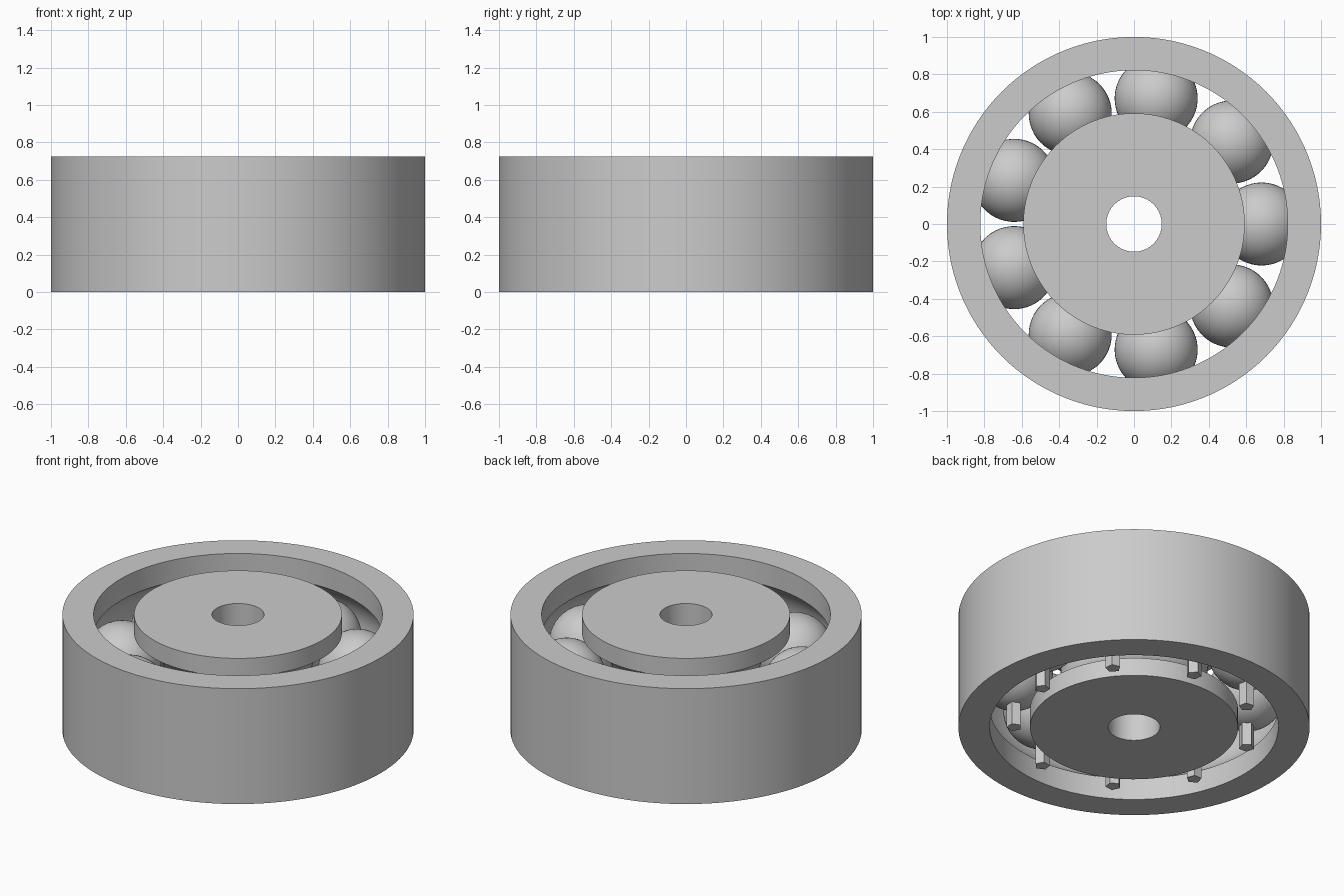
import bpy
import math

cube = bpy.data.objects.get("Cube")
if cube:
    bpy.data.objects.remove(cube, do_unlink=True)

HEIGHT = 0.725
MID = HEIGHT / 2
PITCH = 0.682      # radius of the circle of balls
BALL = 0.222
GROOVE = 0.265     # radius of the raceway section
COUNT = 9

steel = bpy.data.materials.new("steel grey")
steel.use_nodes = True
steel.diffuse_color = (0.6, 0.6, 0.6, 1)
steel.node_tree.nodes["Principled BSDF"].inputs["Base Color"].default_value = (0.6, 0.6, 0.6, 1)


def finish(obj, name):
    obj.name = name
    if not obj.data.materials:
        obj.data.materials.append(steel)
    bpy.ops.object.select_all(action="DESELECT")
    obj.select_set(True)
    bpy.context.view_layer.objects.active = obj
    bpy.ops.object.shade_smooth_by_angle(angle=math.radians(30))


def lathe(name, profile, segments=120):
    """Spin a closed (radius, z) profile around the z axis."""
    n = len(profile)
    verts, faces = [], []
    for i in range(segments):
        a = math.tau * i / segments
        verts += [(r * math.cos(a), r * math.sin(a), z) for r, z in profile]
        j = (i + 1) % segments
        for k in range(n):
            m = (k + 1) % n
            faces.append((i * n + k, j * n + k, j * n + m, i * n + m))
    mesh = bpy.data.meshes.new(name)
    mesh.from_pydata(verts, [], faces)
    obj = bpy.data.objects.new(name, mesh)
    bpy.context.collection.objects.link(obj)
    finish(obj, name)


def raceway(wall, side, steps=20):
    """Groove arc from bottom to top, cut into a wall of the given radius."""
    half = math.acos(abs(wall - PITCH) / GROOVE)
    angles = [half * (2 * i / steps - 1) for i in range(steps + 1)]
    return [(PITCH + side * GROOVE * math.cos(a), MID + GROOVE * math.sin(a)) for a in angles]


# Rings with facing raceways
OUTER_WALL, INNER_WALL, BORE = 0.822, 0.592, 0.148
lathe("inner_ring", [(BORE, 0), (INNER_WALL, 0)] + raceway(INNER_WALL, -1)
      + [(INNER_WALL, HEIGHT), (BORE, HEIGHT)])
lathe("outer_ring", [(1, 0), (1, HEIGHT), (OUTER_WALL, HEIGHT)]
      + raceway(OUTER_WALL, 1)[::-1] + [(OUTER_WALL, 0)])

# Balls, each standing on a five-sided peg
for i in range(COUNT):
    a = math.tau * i / COUNT
    x, y = PITCH * math.cos(a), PITCH * math.sin(a)
    bpy.ops.mesh.primitive_uv_sphere_add(segments=48, ring_count=24, radius=BALL,
                                         location=(x, y, MID), rotation=(0, 0, a))
    finish(bpy.context.object, f"ball_{i + 1}")
    # A vertex of the peg points away from the axis
    bpy.ops.mesh.primitive_cylinder_add(vertices=5, radius=0.044, depth=MID,
                                        location=(x, y, MID / 2), rotation=(0, 0, a - math.pi / 2))
    finish(bpy.context.object, f"ball_peg_{i + 1}")
